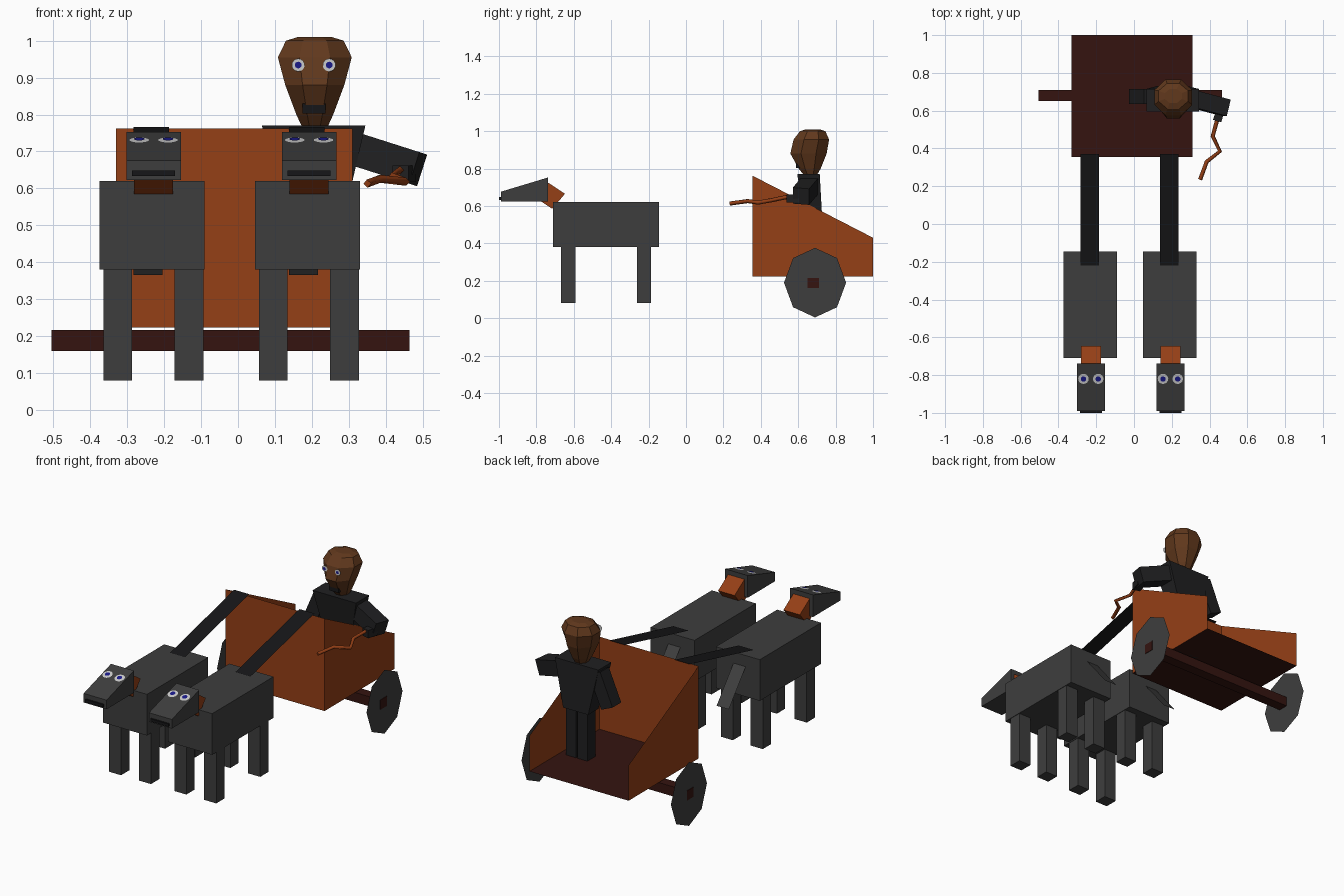
import bpy, math
from mathutils import Vector, Matrix

if "Cube" in bpy.data.objects:
    bpy.data.objects.remove(bpy.data.objects["Cube"])


def mat(name, r, g, b):
    m = bpy.data.materials.new(name)
    m.diffuse_color = (r, g, b, 1)
    m.use_nodes = True
    m.node_tree.nodes["Principled BSDF"].inputs["Base Color"].default_value = m.diffuse_color
    return m


WOOD = mat("wood", 0.30, 0.05, 0.008)
DARK = mat("dark_wood", 0.035, 0.007, 0.005)
GREY = mat("grey", 0.048, 0.048, 0.048)
BLACK = mat("black", 0.008, 0.008, 0.009)
CLOTH = mat("cloth", 0.014, 0.014, 0.015)
SKIN = mat("skin", 0.12, 0.04, 0.012)
WHITE = mat("eye_white", 0.65, 0.65, 0.65)
BLUE = mat("pupil_blue", 0.01, 0.01, 0.25)


def mesh(name, verts, faces, m):
    me = bpy.data.meshes.new(name)
    me.from_pydata([tuple(v) for v in verts], [], faces)
    me.materials.append(m)
    ob = bpy.data.objects.new(name, me)
    bpy.context.collection.objects.link(ob)
    return ob


BOX_FACES = [(3, 2, 1, 0), (4, 5, 6, 7), (0, 1, 5, 4),
             (1, 2, 6, 5), (2, 3, 7, 6), (3, 0, 4, 7)]


def taper(name, low, high, m):
    """Box between two rectangles, each (x0, x1, y0, y1, z)."""
    v = []
    for x0, x1, y0, y1, z in (low, high):
        v += [(x0, y0, z), (x1, y0, z), (x1, y1, z), (x0, y1, z)]
    return mesh(name, v, BOX_FACES, m)


def box(name, x0, x1, y0, y1, z0, z1, m):
    return taper(name, (x0, x1, y0, y1, z0), (x0, x1, y0, y1, z1), m)


def extrude_x(name, profile, x0, x1, m):
    """Extrude a (y, z) outline along x."""
    n = len(profile)
    v = [(x, y, z) for x in (x0, x1) for y, z in profile]
    f = [tuple(range(n)), tuple(range(2 * n - 1, n - 1, -1))]
    f += [(i, i + n, (i + 1) % n + n, (i + 1) % n) for i in range(n)]
    return mesh(name, v, f, m)


def limb(name, a, b, w, m):
    """Square bar from point a to point b."""
    a, b = Vector(a), Vector(b)
    d = b - a
    ob = box(name, -w / 2, w / 2, -w / 2, w / 2, 0, d.length, m)
    side = d.cross(Vector((0, 1, 0))).normalized()
    if abs(d.normalized().y) > 0.8:
        side = Vector((1, 0, 0))
    up = d.normalized()
    fwd = up.cross(side).normalized()
    side = fwd.cross(up)
    ob.data.transform(Matrix((side, fwd, up)).transposed().to_4x4())
    ob.data.transform(Matrix.Translation(a))
    return ob


def disc(name, c, normal, r, m, n=16):
    q = Vector((0, 0, 1)).rotation_difference(Vector(normal))
    v = [Vector(c) + q @ Vector((r * math.cos(t), r * math.sin(t), 0))
         for t in (2 * math.pi * i / n for i in range(n))]
    return mesh(name, v, [tuple(range(n))], m)


def eye(name, c, normal, r):
    nrm = Vector(normal).normalized()
    disc(name + "_white", c, nrm, r, WHITE)
    disc(name + "_pupil", Vector(c) + nrm * 0.003, nrm, r * 0.52, BLUE)


# Cart: thin floor, front panel and sloping sides, open at the back
X0, X1, Y0, Y1 = -0.33, 0.31, 0.355, 1.0
mesh("cart_floor", [(X0, Y0, 0.223), (X1, Y0, 0.223), (X1, Y1, 0.223), (X0, Y1, 0.223)],
     [(0, 1, 2, 3)], DARK)
mesh("cart_front", [(X0, Y0, 0.223), (X1, Y0, 0.223), (X1, Y0, 0.762), (X0, Y0, 0.762)],
     [(0, 1, 2, 3)], WOOD)
for side, x in (("left", X0), ("right", X1)):
    mesh("cart_side_" + side, [(x, Y0, 0.223), (x, Y1, 0.223), (x, Y1, 0.43), (x, Y0, 0.762)],
         [(0, 1, 2, 3)], WOOD)

# Axle and flat eight-sided wheels
box("axle", -0.505, 0.465, 0.65, 0.71, 0.16, 0.216, DARK)
for side, x in (("left", -0.502), ("right", 0.462)):
    v = [(x, 0.69 + 0.166 * math.sin(i * math.pi / 4), 0.19 + 0.186 * math.cos(i * math.pi / 4))
         for i in range(8)]
    mesh("wheel_" + side, v, [tuple(range(8))], GREY)

# Two horses with their harness straps
for side, cx in (("left", -0.2325), ("right", 0.1885)):
    p = side + "_horse_"
    box(p + "body", cx - 0.142, cx + 0.142, -0.71, -0.145, 0.38, 0.62, GREY)
    for nx, lx in (("left", -0.093), ("right", 0.1)):
        for ny, ly in (("front", -0.63), ("back", -0.225)):
            box(f"{p}{ny}_{nx}_leg", cx + lx - 0.039, cx + lx + 0.039,
                ly - 0.038, ly + 0.038, 0.08, 0.38, GREY)
    extrude_x(p + "neck", [(-0.738, 0.725), (-0.647, 0.665), (-0.715, 0.585), (-0.806, 0.645)],
              cx + 0.004 - 0.053, cx + 0.004 + 0.053, WOOD)
    hx = cx + 0.004
    extrude_x(p + "head", [(-0.99, 0.623), (-0.99, 0.676), (-0.738, 0.752), (-0.738, 0.623)],
              hx - 0.074, hx + 0.074, GREY)
    box(p + "mouth", hx - 0.058, hx + 0.058, -1.0, -0.985, 0.633, 0.649, BLACK)
    for n, ex in (("left", -0.039), ("right", 0.039)):
        eye(f"{p}{n}_eye", (hx + ex, -0.82, 0.731), (0, -0.29, 0.957), 0.028)
    # Flat tail and flat strap up to the cart
    mesh(p + "tail", [(cx - 0.051, -0.145, 0.555), (cx + 0.028, -0.145, 0.555),
                      (cx + 0.028, 0.01, 0.365), (cx - 0.051, 0.01, 0.365)], [(0, 1, 2, 3)], GREY)
    mesh(p + "strap", [(cx - 0.051, -0.22, 0.624), (cx + 0.046, -0.22, 0.624),
                       (cx + 0.046, 0.37, 0.766), (cx - 0.051, 0.37, 0.766)], [(0, 1, 2, 3)], BLACK)

# Driver: legs, torso and arms
box("driver_left_leg", 0.132, 0.196, 0.645, 0.72, 0.223, 0.51, CLOTH)
box("driver_right_leg", 0.206, 0.27, 0.645, 0.72, 0.223, 0.51, CLOTH)
taper("driver_torso", (0.12, 0.282, 0.635, 0.73, 0.5), (0.065, 0.345, 0.595, 0.715, 0.77), CLOTH)
limb("driver_left_arm", (0.09, 0.675, 0.745), (0.01, 0.675, 0.56), 0.08, CLOTH)
limb("driver_right_arm", (0.30, 0.665, 0.712), (0.488, 0.615, 0.652), 0.09, CLOTH)
limb("driver_right_hand", (0.46, 0.61, 0.64), (0.44, 0.545, 0.64), 0.045, CLOTH)

# Driver head: eight-sided rings (z, half width, y front, y back)
HX = 0.208
rings = [(0.765, 0.034, 0.63, 0.70), (0.80, 0.05, 0.602, 0.72), (0.88, 0.08, 0.558, 0.752),
         (0.955, 0.10, 0.575, 0.765), (1.0, 0.078, 0.61, 0.745), (1.01, 0.045, 0.64, 0.715)]
verts, faces = [], []
k = 1 / math.cos(math.pi / 8)
for z, w, ya, yb in rings:
    for i in range(8):
        t = math.pi / 8 + i * math.pi / 4
        verts.append((HX + w * k * math.cos(t), (ya + yb) / 2 + (yb - ya) / 2 * k * math.sin(t), z))
for r in range(len(rings) - 1):
    for i in range(8):
        j = (i + 1) % 8
        faces.append((r * 8 + i, r * 8 + j, r * 8 + 8 + j, r * 8 + 8 + i))
faces += [tuple(range(7, -1, -1)), tuple(range(len(verts) - 8, len(verts)))]
mesh("driver_head", verts, faces, SKIN)
for n, ex in (("left", 0.163), ("right", 0.247)):
    eye(f"driver_{n}_eye", (ex, 0.566, 0.934), (0, -1, 0), 0.0175)
box("driver_mouth", 0.175, 0.237, 0.588, 0.62, 0.803, 0.83, BLACK)

# Whip: thin four-sided crooked line
cu = bpy.data.curves.new("whip", "CURVE")
cu.dimensions = "3D"
cu.bevel_depth = 0.011
cu.bevel_resolution = 0
cu.use_fill_caps = True
pts = [(0.44, 0.55, 0.65), (0.417, 0.465, 0.632), (0.455, 0.385, 0.618),
       (0.385, 0.33, 0.626), (0.35, 0.235, 0.613)]
sp = cu.splines.new("POLY")
sp.points.add(len(pts) - 1)
for q, c in zip(sp.points, pts):
    q.co = (*c, 1)
cu.materials.append(WOOD)
bpy.context.collection.objects.link(bpy.data.objects.new("whip", cu))
